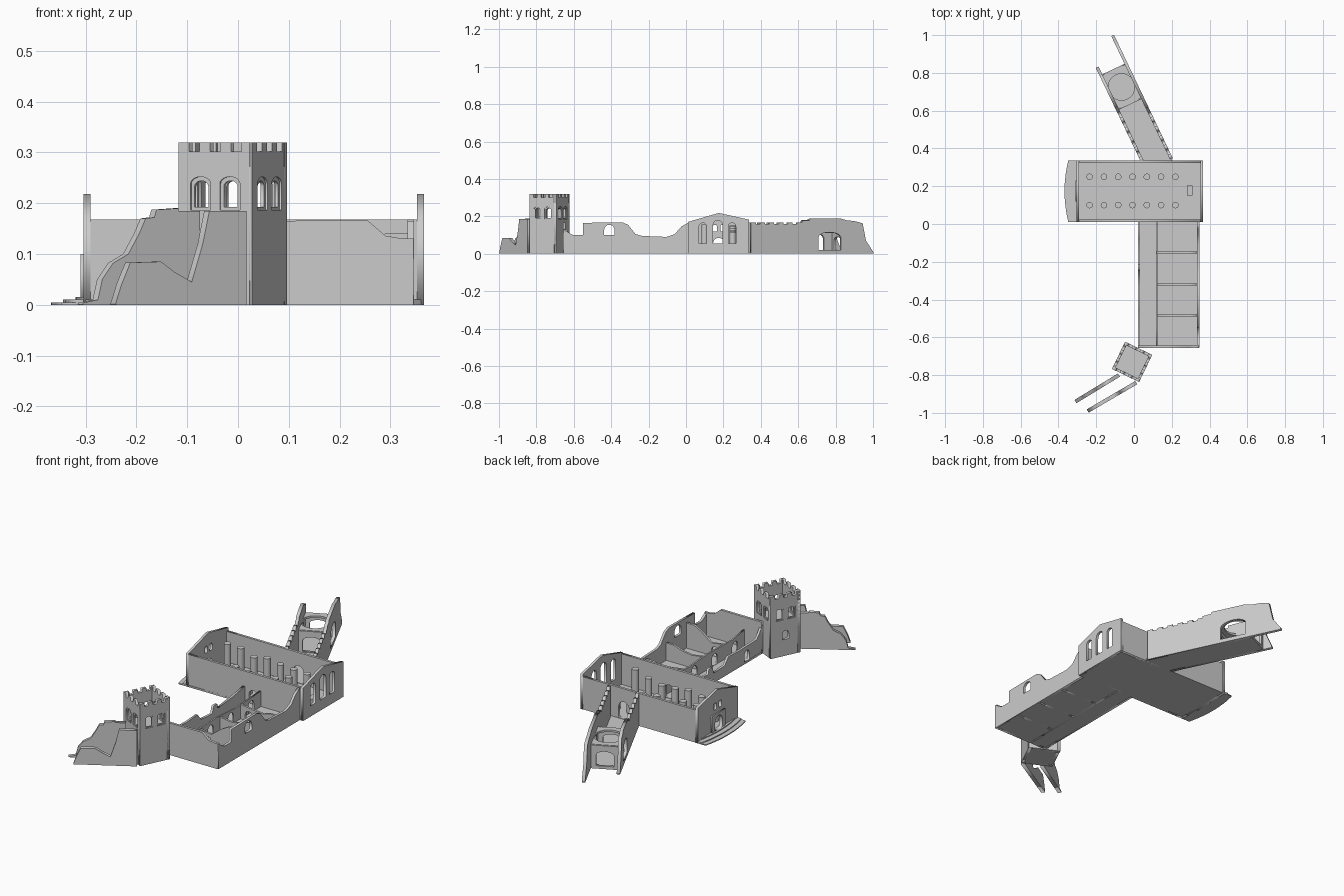
import bpy, bmesh, math, random
from mathutils import Matrix, Vector

if "Cube" in bpy.data.objects:
    bpy.data.objects.remove(bpy.data.objects["Cube"], do_unlink=True)
random.seed(4)

stone = bpy.data.materials.new("grey_stone")
stone.use_nodes = True
GREY = (0.6, 0.6, 0.6, 1)
stone.diffuse_color = GREY
stone.node_tree.nodes["Principled BSDF"].inputs["Base Color"].default_value = GREY


def add_mesh(name, bm):
    mesh = bpy.data.meshes.new(name)
    bmesh.ops.recalc_face_normals(bm, faces=bm.faces)
    bm.to_mesh(mesh)
    bm.free()
    mesh.materials.append(stone)
    ob = bpy.data.objects.new(name, mesh)
    bpy.context.collection.objects.link(ob)
    return ob


def solid(name, outline, depth, matrix, holes=()):
    """Extrude an outline with holes by way of a filled flat curve."""
    cu = bpy.data.curves.new(name + "_outline", "CURVE")
    cu.dimensions = "2D"
    cu.fill_mode = "BOTH"
    cu.extrude = depth / 2
    for loop in [outline, *holes]:
        sp = cu.splines.new("POLY")
        sp.points.add(len(loop) - 1)
        for p, (a, b) in zip(sp.points, loop):
            p.co = (a, b, 0, 1)
        sp.use_cyclic_u = True
    tmp = bpy.data.objects.new("tmp", cu)
    bpy.context.collection.objects.link(tmp)
    dg = bpy.context.evaluated_depsgraph_get()
    mesh = bpy.data.meshes.new_from_object(tmp.evaluated_get(dg))
    bm = bmesh.new()
    bm.from_mesh(mesh)
    bpy.data.objects.remove(tmp)
    bpy.data.curves.remove(cu)
    bpy.data.meshes.remove(mesh)
    bmesh.ops.remove_doubles(bm, verts=bm.verts, dist=1e-5)
    bm.transform(matrix)
    return add_mesh(name, bm)


def upright(p0, p1):
    """Frame with x along the wall, y up and z across it."""
    d = (Vector(p1) - Vector(p0)).normalized()
    return Matrix(((d.x, 0, d.y, p0[0]), (d.y, 0, -d.x, p0[1]), (0, 1, 0, 0), (0, 0, 0, 1)))


def wall(name, p0, p1, top, holes=(), t=0.013):
    """Wall between two ground points; top is a list of (distance, height)."""
    outline = [(top[0][0], 0)] + list(top) + [(top[-1][0], 0)]
    return solid(name, outline, t, upright(p0, p1), holes)


def slab(name, outline, z0, z1, holes=()):
    return solid(name, outline, z1 - z0, Matrix.Translation((0, 0, (z0 + z1) / 2)), holes)


def rect(x0, x1, y0, y1):
    return [(x0, y0), (x1, y0), (x1, y1), (x0, y1)]


def arch(c, w, z0, z1, rise=None):
    rise = w / 2 if rise is None else rise
    curve = [(c + w / 2 * math.cos(a), z1 - rise + rise * math.sin(a))
             for a in (math.pi * i / 10 for i in range(11))]
    return [(c - w / 2, z0), (c + w / 2, z0)] + curve


def crenels(s0, s1, n, low, high):
    """Battlement line with n merlons."""
    step = (s1 - s0) / (2 * n - 1)
    pts = []
    for i in range(2 * n - 1):
        h = low if i % 2 else high
        pts += [(s0 + i * step, h), (s0 + (i + 1) * step, h)]
    return pts


# Great hall: floor, long walls and gabled ends
slab("hall_floor", rect(-0.30, 0.36, 0.01, 0.335), 0, 0.01)
wall("hall_south_wall", (-0.30, 0.017), (0.36, 0.017), [(0, 0.168), (0.66, 0.168)],
     [arch(0.38, 0.05, 0.012, 0.08)])
wall("hall_north_wall", (-0.30, 0.329), (0.36, 0.329), [(0, 0.168), (0.66, 0.168)],
     [arch(0.42, 0.06, 0.012, 0.1)])
gable = [(0, 0.17), (0.165, 0.218), (0.327, 0.182)]
wall("hall_east_gable", (0.359, 0.01), (0.359, 0.337), gable,
     [arch(0.08, 0.04, 0.055, 0.165), arch(0.16, 0.05, 0.055, 0.178),
      arch(0.236, 0.04, 0.055, 0.165)])
wall("hall_west_gable", (-0.297, 0.01), (-0.297, 0.337), gable,
     [arch(0.145, 0.022, 0.12, 0.155), arch(0.185, 0.022, 0.12, 0.155),
      arch(0.165, 0.06, 0.015, 0.085)])
solid("west_portal", rect(0.11, 0.22, 0, 0.1), 0.008, upright((-0.306, 0.01), (-0.306, 0.3)),
      [arch(0.165, 0.06, 0.015, 0.085)])

# Curved entrance steps
for i in range(3):
    front = -0.368 + 0.024 * i
    edge = [(front + 0.02 * ((j - 4) / 4) ** 2, 0.01 + 0.327 * j / 8) for j in range(9)]
    slab(f"entrance_step_{i + 1}", edge + [(-0.295, 0.337), (-0.295, 0.01)], 0, 0.005 * (i + 1))

# Broken columns and altar
for row, y in enumerate((0.10, 0.25)):
    for i in range(7):
        h = random.uniform(0.11, 0.16)
        bm = bmesh.new()
        bmesh.ops.create_cone(bm, cap_ends=True, segments=20, radius1=0.017, radius2=0.017, depth=h,
                              matrix=Matrix.Translation((-0.235 + 0.0757 * i, y, h / 2)))
        ob = add_mesh(f"column_{row + 1}_{i + 1}", bm)
        for p in ob.data.polygons:
            p.use_smooth = len(p.vertices) == 4
slab("altar", rect(0.28, 0.31, 0.15, 0.205), 0.01, 0.04)

# Ruined south wing
slab("wing_floor", rect(0.02, 0.345, -0.655, 0.012), 0, 0.01)
east_top = [(0, 0.13), (0.025, 0.115), (0.05, 0.10), (0.105, 0.10), (0.105, 0.165), (0.315, 0.168),
            (0.345, 0.155), (0.385, 0.105), (0.42, 0.095), (0.55, 0.09), (0.595, 0.105),
            (0.63, 0.145), (0.665, 0.165)]
wall("wing_east_wall", (0.34, -0.655), (0.34, 0.01), east_top, [arch(0.245, 0.055, 0.10, 0.155)])
wall("wing_south_wall", (0.02, -0.65), (0.345, -0.65),
     [(0, 0.165), (0.235, 0.166), (0.27, 0.136), (0.305, 0.13), (0.325, 0.13)])
wall("wing_west_wall", (0.026, -0.655), (0.026, 0.01),
     [(0, 0.15), (0.03, 0.11), (0.05, 0.09), (0.2, 0.085), (0.28, 0.09), (0.31, 0.055), (0.40, 0.05),
      (0.41, 0.085), (0.44, 0.085), (0.445, 0.06), (0.58, 0.075), (0.665, 0.09)],
     [arch(0.13, 0.04, 0.012, 0.065)], t=0.012)
slits = [arch(0.08 + 0.165 * i, 0.045, 0.012, 0.07) for i in range(4)]
wall("corridor_wall", (0.12, -0.645), (0.12, 0.01),
     [(0, 0.1), (0.1, 0.085), (0.3, 0.09), (0.45, 0.08), (0.655, 0.09)], slits, t=0.008)
for i, (y, h) in enumerate(((-0.15, 0.08), (-0.32, 0.10), (-0.485, 0.14))):
    wall(f"room_wall_{i + 1}", (0.12, y), (0.335, y),
         [(0, 0.085), (0.07, 0.075), (0.13, h * 0.85), (0.17, h), (0.215, h)],
         [arch(0.05, 0.04, 0.012, 0.06)] if i != 1 else [], t=0.011)

# Square tower, turned to face the ramp
centre, u, v = Vector((-0.01, -0.73)), Vector((0.9, -0.436)), Vector((0.436, 0.9))
corner = [centre + 0.08 * (a * u + b * v) for a, b in ((-1, -1), (1, -1), (1, 1), (-1, 1))]
for i, side in enumerate(("front", "right", "back", "left")):
    p0, p1 = corner[i], corner[(i + 1) % 4]
    inset = Vector((p0.y - p1.y, p1.x - p0.x)).normalized() * 0.0075
    p0, p1 = p0 + inset, p1 + inset
    holes = [arch(c, 0.044, 0.187, 0.252, 0.014) for c in (0.048, 0.112)]
    frame_holes = [arch(c, 0.03, 0.192, 0.244, 0.011) for c in (0.048, 0.112)]
    lower = [arch(0.08, 0.035, 0.085, 0.13)] if side == "left" else []
    wall(f"tower_{side}_wall", p0, p1, crenels(0, 0.16, 4, 0.302, 0.319), holes + lower, t=0.015)
    for k in range(2):
        solid(f"tower_{side}_window_frame_{k + 1}", holes[k], 0.007, upright(p0, p1), [frame_holes[k]])
inner = [tuple(centre + (p - centre) * 0.9) for p in corner]
slab("tower_base", inner, 0, 0.01)
slab("tower_upper_floor", inner, 0.165, 0.178)

# Collapsing twin walls leading away from the tower
wall("ramp_far_wall", (-0.08, -0.80), (-0.31, -0.94),
     [(0, 0.185), (0.05, 0.185), (0.05, 0.19), (0.10, 0.187), (0.105, 0.172), (0.125, 0.17),
      (0.14, 0.14), (0.165, 0.1), (0.2, 0.082), (0.225, 0.05), (0.235, 0.01), (0.269, 0.004)], t=0.02)
wall("ramp_near_wall", (0.012, -0.84), (-0.245, -0.99),
     [(0, 0.185), (0.085, 0.185), (0.1, 0.12), (0.125, 0.045), (0.165, 0.065), (0.195, 0.085),
      (0.265, 0.083), (0.285, 0.04), (0.298, 0.004)], t=0.02)

# Slanted north passage with battlemented walls
a0, a1 = Vector((0.045, 0.33)), Vector((-0.195, 0.83))
b0, b1 = Vector((0.198, 0.345)), Vector((-0.113, 0.998))
along = (b1 - b0).normalized()
across = Vector((along.y, -along.x))
wall("passage_west_wall", a0, a1,
     crenels(0, 0.32, 6, 0.158, 0.167) + [(0.32, 0.18), (0.46, 0.187), (0.48, 0.17), (0.51, 0.165),
                                         (0.525, 0.08), (0.555, 0.01)],
     [arch(0.40, 0.10, 0.02, 0.11, 0.03)], t=0.016)
wall("passage_east_wall", b0, b1,
     crenels(0, 0.30, 6, 0.158, 0.167) + [(0.30, 0.176), (0.345, 0.178), (0.35, 0.188), (0.53, 0.188),
                                         (0.57, 0.178), (0.61, 0.175), (0.66, 0.163), (0.68, 0.07),
                                         (0.723, 0.01)],
     [arch(0.465, 0.135, 0.02, 0.115, 0.03)], t=0.016)


def passage(s, w):
    """Ground point at s along the passage, w across from its east wall."""
    return b0 + along * s - across * w


slab("passage_floor", [tuple(passage(s, w)) for s, w in ((-0.02, 0), (0.56, 0), (0.56, 0.15), (0.05, 0.15))],
     0, 0.01)

# Gate chamber: arched cross walls under a vault with a round opening
for name, s in (("inner", 0.36), ("outer", 0.555)):
    wall(f"gate_{name}_wall", passage(s, 0.15), passage(s, 0), [(0, 0.12), (0.15, 0.12)],
         [arch(0.075, 0.085, 0.015, 0.09, 0.02)], t=0.012)
hub = passage(0.457, 0.075)
ring = [(hub.x + 0.07 * math.cos(math.tau * i / 28), hub.y + 0.07 * math.sin(math.tau * i / 28))
        for i in range(28)]
slab("gate_vault", [tuple(passage(s, w)) for s, w in ((0.36, 0), (0.555, 0), (0.555, 0.15), (0.36, 0.15))],
     0.112, 0.122, [ring])
